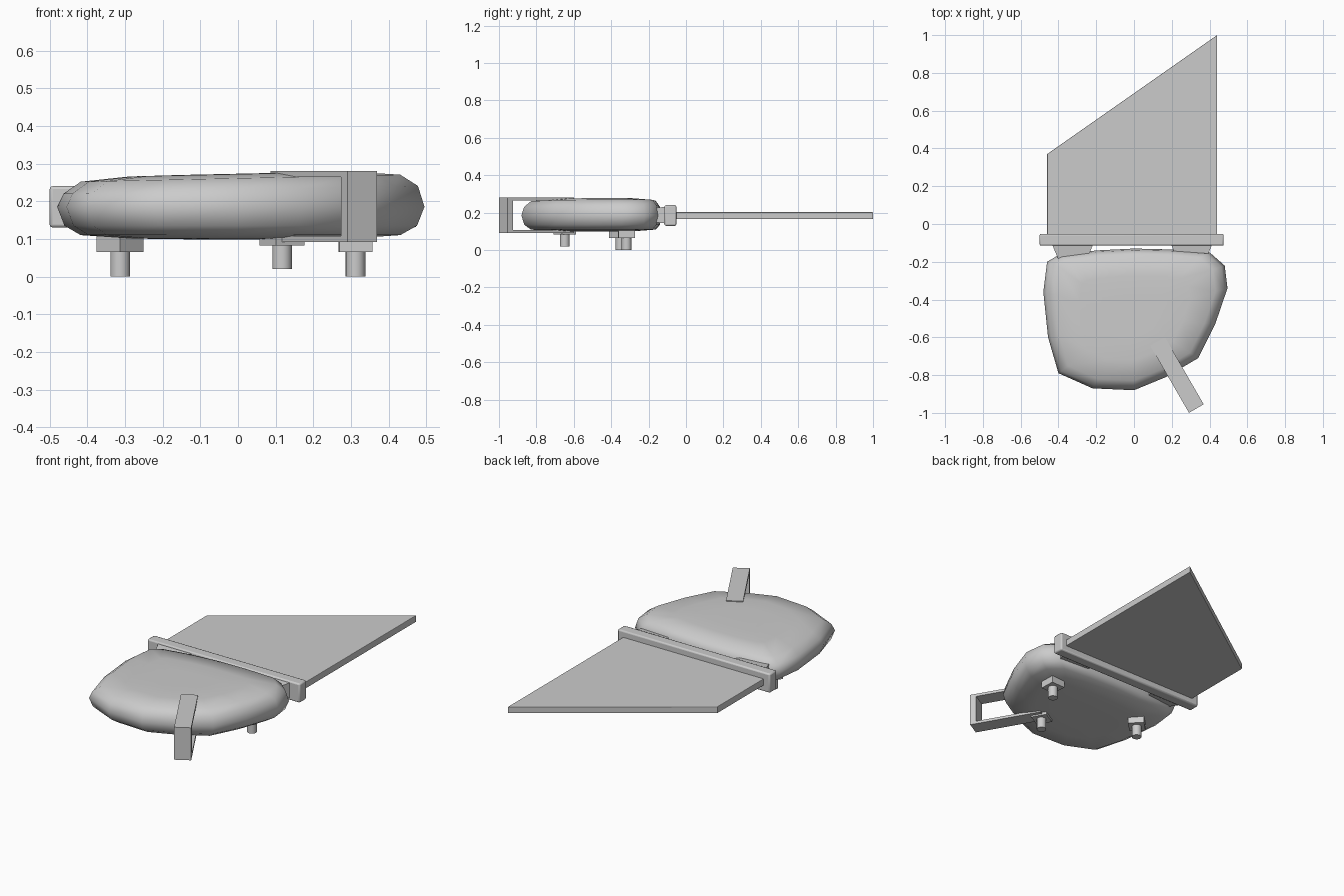
import bpy, bmesh
from math import radians
from mathutils import Matrix, Vector

if "Cube" in bpy.data.objects:
    bpy.data.objects.remove(bpy.data.objects["Cube"])


def make(name, bm, smooth=None, bevel=0):
    bmesh.ops.recalc_face_normals(bm, faces=bm.faces[:])
    me = bpy.data.meshes.new(name)
    bm.to_mesh(me)
    bm.free()
    ob = bpy.data.objects.new(name, me)
    bpy.context.collection.objects.link(ob)
    if bevel:
        m = ob.modifiers.new("Bevel", 'BEVEL')
        m.width, m.segments = bevel, 2
    if smooth:
        bpy.ops.object.select_all(action='DESELECT')
        ob.select_set(True)
        bpy.context.view_layer.objects.active = ob
        bpy.ops.object.shade_smooth_by_angle(angle=radians(smooth))
    return ob


def loft(bm, rings):
    """Skin a list of equal-length rings and cap both ends."""
    vs = [[bm.verts.new(p) for p in r] for r in rings]
    n = len(vs[0])
    for a, b in zip(vs, vs[1:]):
        for i in range(n):
            bm.faces.new((a[i], a[(i + 1) % n], b[(i + 1) % n], b[i]))
    bm.faces.new(vs[0][::-1])
    bm.faces.new(vs[-1])


def box(bm, lo, hi, mat=Matrix()):
    lo, hi = Vector(lo), Vector(hi)
    bmesh.ops.create_cube(bm, size=1, matrix=mat @ Matrix.Translation((lo + hi) / 2)
                          @ Matrix.Diagonal((*(hi - lo), 1)))


def turned(x, y, deg):
    return Matrix.Translation((x, y, 0)) @ Matrix.Rotation(radians(deg), 4, 'Z')


# pebble-shaped body: one outline stacked in scaled rings
outline = [(-.46, -.2), (-.48, -.36), (-.455, -.6), (-.4, -.79), (-.22, -.87), (0, -.88),
           (.17, -.81), (.34, -.71), (.43, -.53), (.495, -.34), (.48, -.22), (.4, -.15),
           (.2, -.135), (0, -.13), (-.2, -.14), (-.4, -.165)]
levels = [(.3, .099), (.6, .101), (.87, .11), (.96, .135), (1, .185),
          (.965, .23), (.87, .261), (.6, .272), (.3, .273)]
rings = []
for s, z in levels:
    ring = []
    for x, y in outline:
        tilt = .022 * x * s if z > .2 else 0
        sy = s + (1 - s) * .35 if y > -.25 and s > .8 else s
        ring.append((x * s, -.49 + (y + .49) * sy, z + tilt))
    rings.append(ring)
bm = bmesh.new()
loft(bm, rings)
make("body", bm, 50)

# flat slanted blade
bm = bmesh.new()
plan = [(-.46, -.07), (.44, -.07), (.44, 1), (-.46, .37)]
loft(bm, [[(x, y, z) for x, y in plan] for z in (.165, .203)])
make("blade", bm, bevel=.003)

# cross bar holding the blade
bm = bmesh.new()
box(bm, (-.5, -.115, .13), (.475, -.052, .24))
make("cross_bar", bm, 40, bevel=.008)

# tapered links between body and bar
for side, cx in (("left", -.325), ("right", .305)):
    bm = bmesh.new()
    loft(bm, [[(cx + sx * w, y, .187 + sz * h) for sx, sz in
               ((-1, -1), (1, -1), (1, 1), (-1, 1))]
              for y, w, h in ((-.105, .11, .045), (-.2, .07, .034))])
    make(side + "_link", bm)

# clamp bracket wrapped around the front edge; local -y points outwards
bm = bmesh.new()
mat = turned(.125, -.622, 30)
bw = .045
prof = [(0, .28), (-.41, .28), (-.41, .092), (0, .092),
        (0, .108), (-.375, .108), (-.375, .264), (0, .264)]
loft(bm, [[mat @ Vector((x, y, z)) for y, z in prof] for x in (-bw, bw)])
make("clamp_bracket", bm)

# feet: square block with a round peg below
for name, x, y, deg, z0, zb, top in (("left_foot", -.313, -.35, 45, 0, .065, .125),
                                     ("right_foot", .312, -.318, 2, 0, .065, .125),
                                     ("clamp_foot", .117, -.648, 30, .02, .083, .135)):
    bm = bmesh.new()
    box(bm, (-.044, -.044, zb), (.044, .044, top), turned(x, y, deg))
    bmesh.ops.create_cone(bm, cap_ends=True, segments=24, radius1=.026, radius2=.026,
                          depth=zb - z0 + .01,
                          matrix=Matrix.Translation((x, y, (z0 + zb + .01) / 2)))
    make(name, bm, 30)
